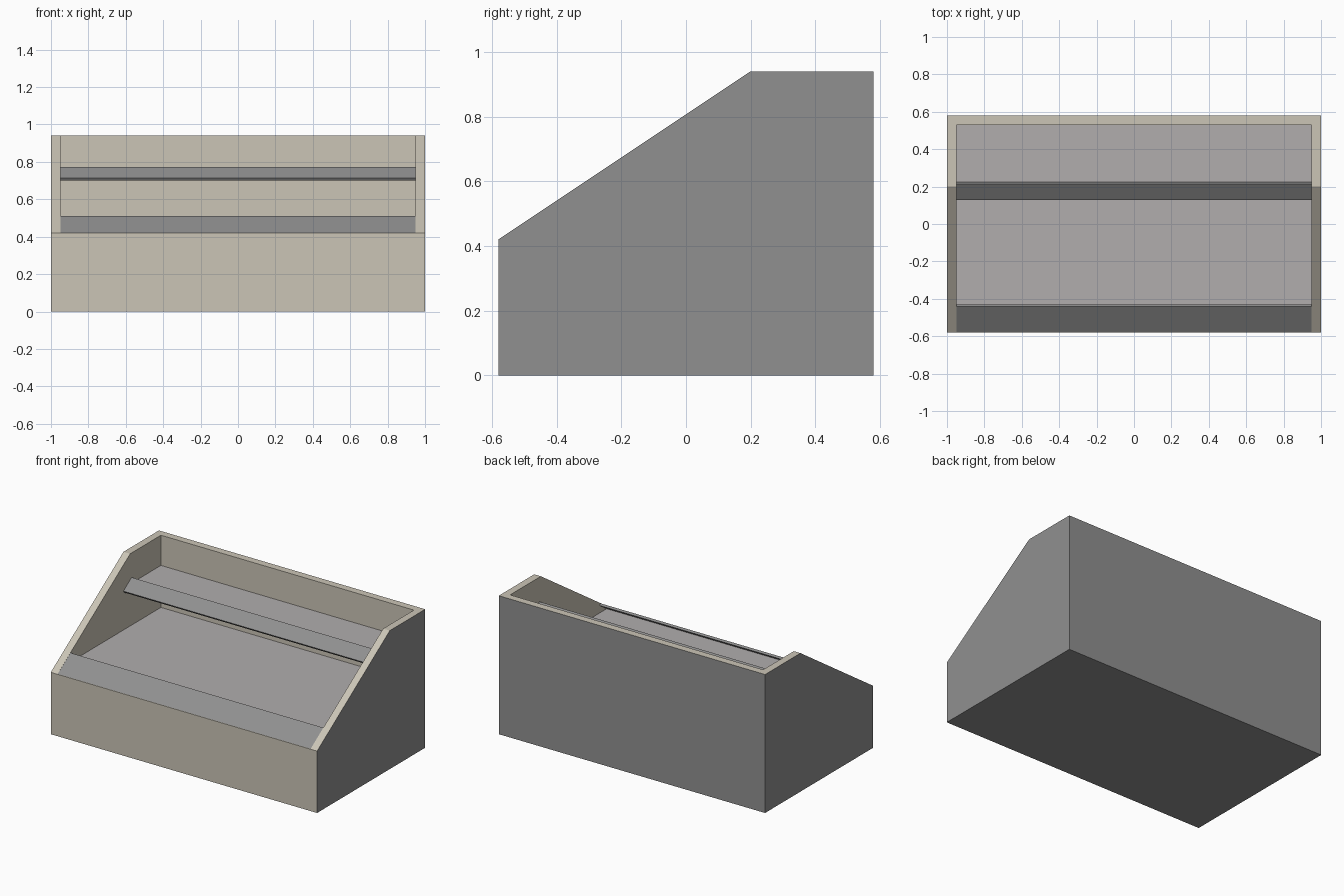
import bpy
import bmesh
from math import atan2, cos, sin

if "Cube" in bpy.data.objects:
    bpy.data.objects.remove(bpy.data.objects["Cube"])


def material(name, colour):
    m = bpy.data.materials.new(name)
    m.diffuse_color = (*colour, 1)
    m.use_nodes = True
    m.node_tree.nodes["Principled BSDF"].inputs["Base Color"].default_value = m.diffuse_color
    return m


beige = material("beige_paint", (0.60, 0.56, 0.47))
grey = material("dark_grey", (0.28, 0.28, 0.28))
shelf_grey = material("warm_grey", (0.44, 0.42, 0.42))


def prism(name, profile, half_width, mats):
    """Extrude a (y, z) profile along x, centred on x = 0."""
    bm = bmesh.new()
    face = bm.faces.new([bm.verts.new((-half_width, y, z)) for y, z in profile])
    ext = bmesh.ops.extrude_face_region(bm, geom=[face])
    verts = [v for v in ext["geom"] if isinstance(v, bmesh.types.BMVert)]
    bmesh.ops.translate(bm, vec=(2 * half_width, 0, 0), verts=verts)
    bmesh.ops.recalc_face_normals(bm, faces=bm.faces[:])
    me = bpy.data.meshes.new(name)
    bm.to_mesh(me)
    bm.free()
    for m in mats:
        me.materials.append(m)
    ob = bpy.data.objects.new(name, me)
    bpy.context.collection.objects.link(ob)
    return ob


def slab(name, y0, z0, y1, z1, t, half_width, mats):
    """Flat strip whose top runs from (y0, z0) to (y1, z1)."""
    a = atan2(z1 - z0, y1 - y0)
    dy, dz = t * sin(a), -t * cos(a)
    return prism(name, [(y0, z0), (y1, z1), (y1 + dy, z1 + dz), (y0 + dy, z0 + dz)],
                 half_width, mats)


# Open case with sloping sides; outer sides, back and base are dark grey
case = prism("case", [(-0.58, 0), (0.58, 0), (0.58, 0.94), (0.2, 0.94), (-0.58, 0.42)],
             1.0, [beige, grey])
for p in case.data.polygons:
    n = p.normal
    if abs(n.x) > 0.9 or n.y > 0.9 or n.z < -0.9:
        p.material_index = 1

# Hollow interior, leaving a low front wall
cutter = prism("interior_cutter",
               [(-0.53, 0.03), (0.53, 0.03), (0.53, 1.1), (-0.7, 1.1), (-0.7, 0.421), (-0.53, 0.421)],
               0.95, [beige])
cutter.hide_render = True
cutter.hide_viewport = True
cut = case.modifiers.new("hollow", "BOOLEAN")
cut.operation = "DIFFERENCE"
cut.solver = "EXACT"
cut.object = cutter

# Two level shelves, each with a sloping front lip
slab("lower_shelf", -0.53, 0.45, 0.53, 0.45, 0.015, 0.95, [shelf_grey])
slab("upper_shelf", 0.165, 0.735, 0.53, 0.735, 0.015, 0.95, [shelf_grey])
slab("lower_lip", -0.577, 0.421, -0.44, 0.512, 0.015, 0.95, [grey])
slab("upper_lip", 0.128, 0.714, 0.215, 0.774, 0.015, 0.95, [grey])
